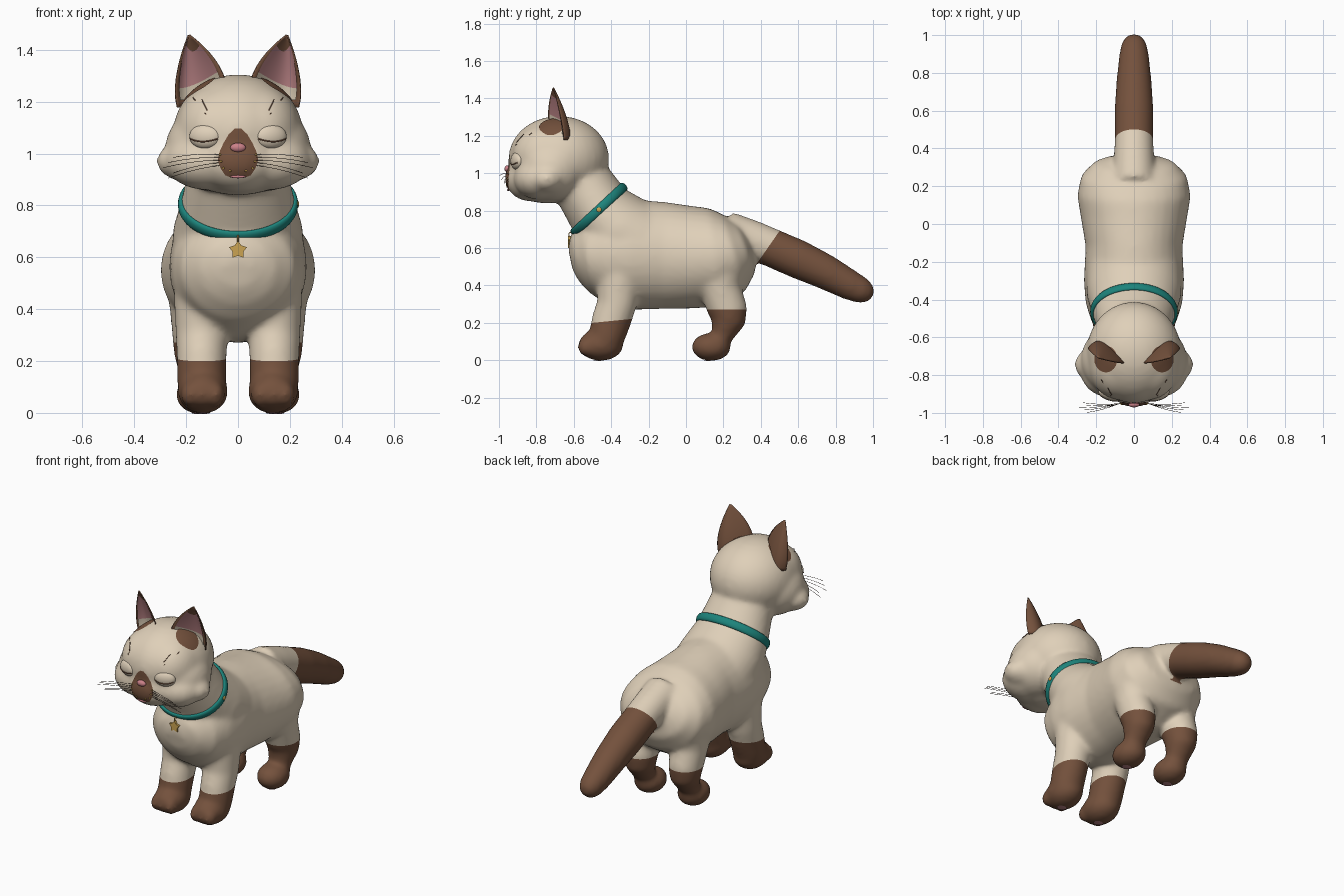
import bpy, bmesh, math
from mathutils import Vector, Matrix
from mathutils.bvhtree import BVHTree

cube = bpy.data.objects.get("Cube")
if cube:
    bpy.data.objects.remove(cube, do_unlink=True)


def material(name, *rgb):
    m = bpy.data.materials.new(name)
    m.use_nodes = True
    m.diffuse_color = (*rgb, 1)
    m.node_tree.nodes["Principled BSDF"].inputs["Base Color"].default_value = (*rgb, 1)
    return m


CREAM = material("cream fur", .74, .63, .485)
BROWN = material("brown fur", .175, .083, .046)
PINK = material("ear pink", .51, .235, .245)
NOSE = material("nose pink", .60, .22, .25)
TEAL = material("teal collar", .012, .23, .20)
GOLD = material("gold", .60, .37, .085)
DARK = material("dark hair", .05, .03, .02)


def finish(bm, name, *mats, smooth=True):
    me = bpy.data.meshes.new(name)
    bm.to_mesh(me)
    bm.free()
    for m in mats:
        me.materials.append(m)
    for p in me.polygons:
        p.use_smooth = smooth
    ob = bpy.data.objects.new(name, me)
    bpy.context.collection.objects.link(ob)
    return ob


def ball(bm, c, r, turn=0):
    mat = Matrix.Translation(c) @ Matrix.Rotation(turn, 4, 'Z') @ Matrix.Diagonal((*r, 1))
    bmesh.ops.create_uvsphere(bm, u_segments=32, v_segments=20, radius=1, matrix=mat)
    return mat


def bridge(bm, rings, closed=True):
    n = len(rings[0])
    for a, b in zip(rings, rings[1:]):
        for i in range(n if closed else n - 1):
            j = (i + 1) % n
            bm.faces.new((a[i], a[j], b[j], b[i]))


def tube(bm, x, stations, n=32):
    """Closed loft of elliptical rings; each station is (y, z, width, depth)."""
    X, rings = Vector((1, 0, 0)), []
    for i, (y, z, rx, r) in enumerate(stations):
        a, b = stations[max(i - 1, 0)], stations[min(i + 1, len(stations) - 1)]
        N = X.cross(Vector((0, b[0] - a[0], b[1] - a[1])).normalized())
        angles = [math.tau * k / n for k in range(n)]
        rings.append([bm.verts.new(Vector((x, y, z)) + X * rx * math.cos(t) + N * r * math.sin(t))
                      for t in angles])
    bridge(bm, rings)
    bm.faces.new(rings[0])
    bm.faces.new(rings[-1])


# Body: torso, neck, head, tail and legs fused into one soft skin
bm = bmesh.new()
tube(bm, 0, [(-.612, .54, .06, .06), (-.588, .545, .14, .125), (-.53, .555, .215, .19),
             (-.42, .56, .25, .265), (-.30, .565, .26, .29), (-.12, .56, .25, .28),
             (.03, .55, .275, .268), (.15, .55, .295, .26), (.25, .575, .275, .212),
             (.315, .60, .21, .14), (.345, .61, .11, .07)])
tube(bm, 0, [(-.27, .62, .25, .24), (-.37, .70, .245, .21), (-.465, .805, .215, .172),
             (-.54, .92, .19, .16), (-.62, 1.02, .17, .15)])
tube(bm, 0, [(.22, .68, .11, .11), (.36, .64, .10, .10), (.45, .605, .097, .097),
             (.60, .54, .098, .098), (.75, .47, .088, .088), (.88, .40, .075, .075),
             (.95, .367, .063, .063), (.982, .352, .042, .042), (.996, .346, .015, .015)])
ball(bm, (0, -.68, 1.08), (.245, .263, .22))
ball(bm, (0, -.75, .955), (.20, .17, .11))
ball(bm, (0, -.83, .97), (.15, .13, .115))
for s in (1, -1):
    # brow, cheek and jowl masses
    ball(bm, (s * .08, -.74, 1.09), (.155, .185, .17))
    ball(bm, (s * .10, -.72, 1.02), (.175, .18, .16))
    ball(bm, (s * .12, -.79, .97), (.155, .125, .105))
    ball(bm, (s * .18, -.745, .97), (.13, .095, .075))
    tube(bm, s * .14, [(-.36, .60, .10, .13), (-.36, .42, .10, .11), (-.37, .30, .095, .10),
                       (-.40, .21, .09, .10), (-.425, .12, .09, .09), (-.44, .06, .08, .08)])
    ball(bm, (s * .135, -.455, .082), (.092, .115, .08))
    for dx in (-.05, 0, .05):
        ball(bm, (s * .135 + dx, -.53, .07), (.03, .045, .045))
    tube(bm, s * .155, [(.17, .53, .12, .155), (.185, .38, .10, .105), (.225, .26, .09, .10),
                        (.225, .21, .083, .088), (.195, .135, .062, .054), (.165, .08, .06, .055)])
    ball(bm, (s * .15, .135, .071), (.085, .10, .07))
bmesh.ops.recalc_face_normals(bm, faces=bm.faces)
body = finish(bm, "body")
rm = body.modifiers.new("fuse", 'REMESH')
rm.mode, rm.voxel_size = 'VOXEL', .014
sm = body.modifiers.new("soften", 'SMOOTH')
sm.factor, sm.iterations = .5, 14
evaluated = body.evaluated_get(bpy.context.evaluated_depsgraph_get())
skin = bpy.data.meshes.new_from_object(evaluated)
bpy.data.objects.remove(body, do_unlink=True)
bm = bmesh.new()
bm.from_mesh(skin)
bm.normal_update()
for v, n in [(v, v.normal.copy()) for v in bm.verts]:
    v.co += n * .006

# Brown socks and tail: cut a clean edge, then colour everything beyond it
markings = [(lambda c: c.y < -.1 and c.z < .26, (0, -.4, .21), (0, .1, -1)),
            (lambda c: -.1 < c.y < .42 and c.z < .32, (0, .2, .272), (0, 0, -1)),
            (lambda c: c.y > .365 and c.z > .67 - .45 * c.y, (0, .44, .605), (0, .82, -.57))]
for f in bm.faces:
    f.material_index = 0
for inside, co, no in markings:
    faces = [f for f in bm.faces if inside(f.calc_center_median())]
    geom = faces + list({e for f in faces for e in f.edges}) + list({v for f in faces for v in f.verts})
    bmesh.ops.bisect_plane(bm, geom=geom, plane_co=co, plane_no=no, dist=.0005)
    for f in bm.faces:
        c = f.calc_center_median()
        if inside(c) and (c - Vector(co)).dot(Vector(no)) > 0:
            f.material_index = 1
bm.normal_update()
tree = BVHTree.FromBMesh(bm)
finish(bm, "body", CREAM, BROWN)

RAYS = {"front": (lambda a, b: Vector((a, -2, b)), Vector((0, 1, 0))),
        "top": (lambda a, b: Vector((a, b, 2)), Vector((0, 0, -1))),
        "under": (lambda a, b: Vector((a, b, -1)), Vector((0, 0, 1)))}


def on_skin(a, b, side="front", lift=.004):
    start, d = RAYS[side]
    hit, normal = tree.ray_cast(start(a, b), d)[:2]
    if hit is None:
        hit, normal = tree.find_nearest(start(a, b))[:2]
    return hit + normal * lift


def plate(name, mat, outline, side="front", steps=8):
    """Thin painted patch that follows the skin."""
    bm = bmesh.new()
    c = sum((Vector(p) for p in outline), Vector((0, 0))) / len(outline)
    rings = []
    for k in range(1, steps + 1):
        pts = [c.lerp(Vector(p), k / steps) for p in outline]
        rings.append([bm.verts.new(on_skin(p.x, p.y, side)) for p in pts])
    bridge(bm, rings)
    bm.faces.new(rings[0])
    bmesh.ops.recalc_face_normals(bm, faces=bm.faces)
    if sum(f.normal.dot(RAYS[side][1]) for f in bm.faces) > 0:
        bmesh.ops.reverse_faces(bm, faces=bm.faces)
    return finish(bm, name, mat)


def oval(x, y, rx, ry, n=24):
    return [(x + rx * math.cos(math.tau * i / n), y + ry * math.sin(math.tau * i / n)) for i in range(n)]


def hairs(name, mat, paths, radius):
    cu = bpy.data.curves.new(name, 'CURVE')
    cu.dimensions, cu.bevel_depth, cu.bevel_resolution = '3D', radius, 1
    for path in paths:
        sp = cu.splines.new('POLY')
        sp.points.add(len(path) - 1)
        for p, q in zip(sp.points, path):
            p.co = (*q, 1)
    cu.materials.append(mat)
    bpy.context.collection.objects.link(bpy.data.objects.new(name, cu))


# Muzzle mask, nose and mouth
half = [(.012, 1.096), (.035, 1.075), (.055, 1.04), (.07, 1.005), (.076, .975), (.066, .945), (.048, .918), (.02, .908)]
plate("muzzle_mask", BROWN, half + [(-x, z) for x, z in reversed(half)])
for name, z, size in (("nose", 1.022, (.03, .016, .018)), ("mouth", .913, (.03, .006, .006))):
    bm = bmesh.new()
    ball(bm, on_skin(0, z), size)
    finish(bm, name, NOSE)
bm = bmesh.new()
for s in (1, -1):
    for x, z in ((.03, .935), (.055, .945), (.064, .97), (.068, .995)):
        ball(bm, on_skin(s * x, z), (.005, .004, .004))
finish(bm, "whisker_dots", GOLD)

# Closed eyes, brow hairs and whiskers
lashes, brows, whiskers = [], [], []
for s, label in ((1, "left"), (-1, "right")):
    bm = bmesh.new()
    eye = on_skin(s * .127, 1.066, lift=0) + Vector((0, .014, 0))
    m = ball(bm, eye, (.063, .03, .047), s * math.radians(18))
    finish(bm, label + "_eyelid", CREAM)
    line = []
    for i in range(13):
        u = (i / 6 - 1) * .88
        w = -.42 + .3 * u * u
        line.append(m @ Vector((u, -1.03 * math.sqrt(max(0, 1 - u * u - w * w)), w)))
    lashes.append(line)
    for a, b in (((.17, 1.212), (.122, 1.15)), ((.137, 1.205), (.118, 1.165))):
        brows.append([on_skin(s * b[0], b[1], lift=.002), on_skin(s * a[0], a[1], lift=.006)])
    for i in range(5):
        root = on_skin(s * .07, .995 - .01 * i)
        tip = Vector((s * (.25 + .02 * (i % 3)), -.998 + .013 * i, .985 - .02 * i))
        mid = root.lerp(tip, .5) + Vector((0, -.012, .012))
        whiskers.append([root.lerp(mid, t).lerp(mid.lerp(tip, t), t) for t in (i / 8 for i in range(9))])
hairs("closed_lashes", BROWN, lashes, .003)
hairs("brow_hairs", BROWN, brows, .0018)
hairs("whiskers", DARK, whiskers, .0011)

# Ears: curved shell with a lining and a brown patch at the foot
inner, back, outer = Vector((.05, -.735, 1.28)), Vector((.175, -.56, 1.2)), Vector((.238, -.655, 1.20))
middle, tip = (inner + outer) / 2, Vector((.19, -.71, 1.46))


def ear_sheet(s, name, mats, size, t0, t1, lower_rows=0):
    bm = bmesh.new()
    rows = []
    for i in range(15):
        t = t0 + (t1 - t0) * i / 14
        w = size * (1 - max(t, 0) ** 1.7)
        row = []
        for k in range(17):
            u = k / 16
            p = inner.lerp(back, u).lerp(back.lerp(outer, u), u)
            q = middle.lerp(tip, t) + (p - middle) * w
            row.append(bm.verts.new((s * q.x, q.y, q.z)))
        rows.append(row)
    bridge(bm, rows, closed=False)
    for i, f in enumerate(bm.faces):
        f.material_index = 1 if i // 16 < lower_rows else 0
    bmesh.ops.recalc_face_normals(bm, faces=bm.faces)
    return finish(bm, name, *mats)


for s, label in ((1, "left"), (-1, "right")):
    shell = ear_sheet(s, label + "_ear", [BROWN], 1, -.1, .985)
    solid = shell.modifiers.new("thickness", 'SOLIDIFY')
    solid.thickness, solid.offset = .006, 0
    ear_sheet(s, label + "_ear_lining", [PINK, CREAM], .84, 0, .92, 3)
    plate(label + "_ear_patch", BROWN, oval(s * .147, -.715, .06, .07), "top")
    plate(label + "_front_paw_pad", PINK, oval(s * .135, -.475, .028, .028), "under", 3)
    plate(label + "_back_paw_pad", PINK, oval(s * .15, .115, .028, .028), "under", 3)

# Collar: tilted oval band
centre, along, up = Vector((0, -.465, .805)), Vector((0, .73, .68)).normalized(), Vector((0, -.68, .73)).normalized()
bm = bmesh.new()
rings = []
for i in range(65):
    a = math.tau * i / 64
    ring = []
    for k in range(12):
        b = math.tau * k / 12
        d = .013 * math.cos(b)
        ring.append(bm.verts.new(centre + Vector((1, 0, 0)) * (.219 + d) * math.cos(a)
                                 + along * (.182 + d) * math.sin(a) + up * .025 * math.sin(b)))
    rings.append(ring)
bridge(bm, rings)
bmesh.ops.remove_doubles(bm, verts=bm.verts, dist=.0001)
bmesh.ops.recalc_face_normals(bm, faces=bm.faces)
finish(bm, "collar", TEAL)

# Collar stud, hanging ring and star charm
bm = bmesh.new()
ball(bm, centre + Vector((.23, 0, 0)), (.006, .013, .013))
finish(bm, "collar_stud", GOLD)
loop = [(0, -.618 + .009 * math.cos(math.tau * i / 16), .672 + .012 * math.sin(math.tau * i / 16)) for i in range(17)]
hairs("charm_ring", GOLD, [loop], .003)
bm = bmesh.new()
star = []
for i in range(10):
    a, r = math.pi / 2 + math.tau * i / 10, (.036, .022)[i % 2]
    star.append(bm.verts.new((r * math.cos(a), -.632, .628 + r * math.sin(a))))
face = bm.faces.new(star)
new = bmesh.ops.extrude_face_region(bm, geom=[face])["geom"]
bmesh.ops.translate(bm, verts=[g for g in new if isinstance(g, bmesh.types.BMVert)], vec=(0, .016, 0))
bmesh.ops.recalc_face_normals(bm, faces=bm.faces)
finish(bm, "star_charm", GOLD, smooth=False)
